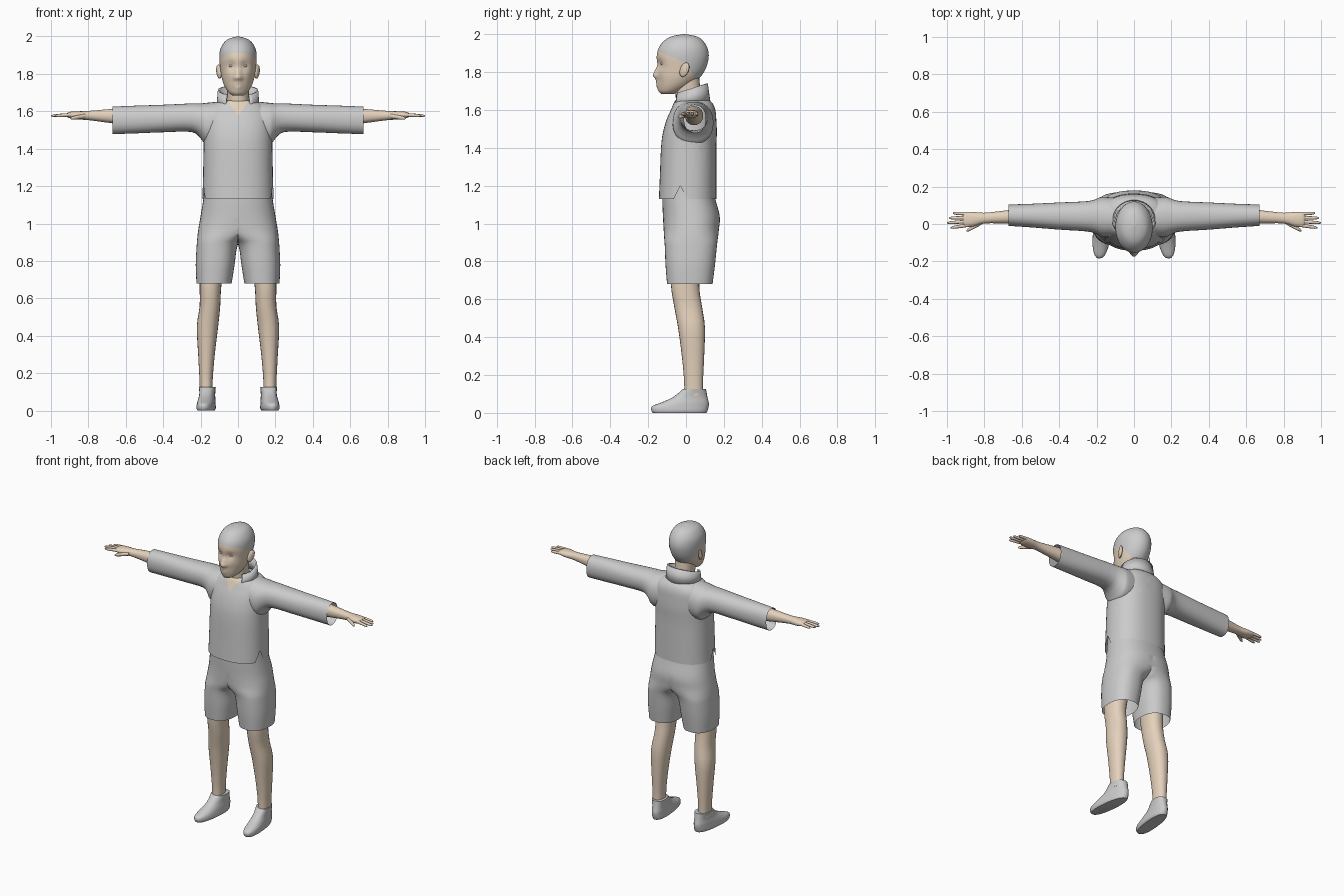
import bpy, bmesh, math
from mathutils import Vector

if "Cube" in bpy.data.objects:
    bpy.data.objects.remove(bpy.data.objects["Cube"])


def material(name, rgb):
    m = bpy.data.materials.new(name)
    m.use_nodes = True
    m.diffuse_color = (*rgb, 1)
    m.node_tree.nodes["Principled BSDF"].inputs["Base Color"].default_value = (*rgb, 1)
    return m


GREY = material("plain grey", (0.6, 0.6, 0.6))
SKIN = material("light skin", (0.78, 0.64, 0.5))


def finish(name, bm, mats, mirror=False, thick=0, angle=50):
    bmesh.ops.recalc_face_normals(bm, faces=bm.faces)
    mesh = bpy.data.meshes.new(name)
    bm.to_mesh(mesh)
    bm.free()
    for m in mats:
        mesh.materials.append(m)
    ob = bpy.data.objects.new(name, mesh)
    bpy.context.collection.objects.link(ob)
    bpy.ops.object.select_all(action="DESELECT")
    ob.select_set(True)
    bpy.context.view_layer.objects.active = ob
    bpy.ops.object.shade_smooth_by_angle(angle=math.radians(angle))
    if mirror:
        ob.modifiers.new("Mirror", "MIRROR").merge_threshold = 0.0005
    if thick:
        ob.modifiers.new("Thickness", "SOLIDIFY").thickness = thick
    return ob


def spline(rings, steps):
    """Smoothly interpolate between ring rows."""
    out = []
    for i in range(len(rings) - 1):
        p0, p1 = rings[max(i - 1, 0)], rings[i]
        p2, p3 = rings[i + 1], rings[min(i + 2, len(rings) - 1)]
        for k in range(steps):
            t = k / steps
            out.append([0.5 * (2 * b + (c - a) * t + (2 * a - 5 * b + 4 * c - d) * t * t
                               + (3 * b - a - 3 * c + d) * t ** 3)
                        for a, b, c, d in zip(p0, p1, p2, p3)])
    return out + [list(rings[-1])]


def loft(bm, rings, axis="z", sides=24, steps=3, power=0.9, clamp=False, caps=(True, True)):
    """Rings are (position, low u, high u, low v, high v)."""
    loops = []
    for t, u0, u1, v0, v1 in spline(rings, steps):
        loop = []
        for k in range(sides):
            a = math.tau * k / sides
            c, s = (math.copysign(abs(f) ** power, f) for f in (math.cos(a), math.sin(a)))
            u, v = (u0 + u1 + (u1 - u0) * c) / 2, (v0 + v1 + (v1 - v0) * s) / 2
            if clamp:
                u = max(u, 0)
            loop.append(bm.verts.new((u, v, t) if axis == "z" else (t, u, v)))
        loops.append(loop)
    for a, b in zip(loops, loops[1:]):
        for k in range(sides):
            n = (k + 1) % sides
            bm.faces.new((a[k], a[n], b[n], b[k]))
    for loop, cap in zip((loops[0], loops[-1]), caps):
        if cap:
            bm.faces.new(loop)


def split(bm, point, normal):
    bmesh.ops.bisect_plane(bm, geom=bm.verts[:] + bm.edges[:] + bm.faces[:], dist=1e-5,
                           plane_co=point, plane_no=normal)


# Head: lofted skull, then soft bumps for the face, then a crisp hairline
bm = bmesh.new()
loft(bm, [(1.685, -.03, .03, -.13, -.06), (1.7, -.05, .05, -.142, -.02),
          (1.73, -.07, .07, -.147, .03), (1.77, -.085, .085, -.149, .073),
          (1.82, -.094, .094, -.15, .105), (1.88, -.1, .1, -.155, .12),
          (1.93, -.095, .095, -.143, .112), (1.97, -.073, .073, -.11, .085),
          (1.99, -.043, .043, -.07, .05), (2, -.004, .004, -.015, -.005)],
     sides=64, steps=6, power=1)
BUMPS = [(0, 1.783, .013, -.024), (0, 1.81, .011, -.012), (.015, 1.777, .008, -.006),
         (.036, 1.843, .017, .012), (.045, 1.79, .02, -.004), (0, 1.747, .015, -.008),
         (0, 1.73, .015, -.006), (0, 1.739, .006, .006), (0, 1.7, .016, -.003)]
for v in bm.verts:
    if v.co.y < -.03:
        x, z = abs(v.co.x), v.co.z
        v.co.y += sum(d * math.exp(-((x - bx) ** 2 + (z - bz) ** 2) / (2 * r * r))
                      for bx, bz, r, d in BUMPS)
HAIRLINE = [Vector((0, .45, 1)), Vector((0, 1.6, 1))]
base = Vector((0, 0, 1.845))
for normal in HAIRLINE:
    split(bm, base, normal)
for f in bm.faces:
    d = f.calc_center_median() - base
    f.material_index = int(any(d.dot(n) > 0 for n in HAIRLINE))
finish("head", bm, [SKIN, GREY])

# Eyes and ears
for name, mat, place, size in (("eyes", GREY, (.036, -.125, 1.843), (.013, .011, .007)),
                               ("ears", SKIN, (.102, -.008, 1.812), (.012, .024, .038))):
    bm = bmesh.new()
    bmesh.ops.create_uvsphere(bm, u_segments=16, v_segments=10, radius=1)
    for v in bm.verts:
        v.co = Vector(place) + Vector(a * b for a, b in zip(v.co, size))
        if name == "ears":
            v.co.y += (v.co.z - place[2]) * .25
            v.co.x += (v.co.y - place[1]) * .35
    finish(name, bm, [mat], mirror=True)

# Neck
bm = bmesh.new()
loft(bm, [(1.56, -.065, .065, -.05, .09), (1.68, -.058, .058, -.055, .078),
          (1.77, -.062, .062, -.07, .07)])
finish("neck", bm, [SKIN])

# Shirt body with a skin-coloured neck opening and side slits
bm = bmesh.new()
loft(bm, [(1.13, -.19, .19, -.143, .16), (1.25, -.187, .187, -.138, .16),
          (1.4, -.184, .184, -.132, .16), (1.48, -.184, .184, -.122, .163),
          (1.55, -.182, .182, -.102, .16), (1.6, -.172, .172, -.08, .155),
          (1.635, -.14, .14, -.065, .14), (1.655, -.09, .09, -.052, .115),
          (1.66, -.05, .05, -.03, .09)], sides=40, power=.85, caps=(False, True))
neck_tip, slit_tip = Vector((0, 0, 1.575)), Vector((0, -.03, 1.2))
for side in (-1, 1):
    split(bm, neck_tip, (side * 1.4, 0, 1))
    split(bm, slit_tip, (0, side * 2, 1))
slit = []
for f in bm.faces:
    c = f.calc_center_median()
    f.material_index = int(c.y < 0 and c.z > neck_tip.z + 1.4 * abs(c.x))
    if abs(c.x) > .1 and c.z < slit_tip.z - 2 * abs(c.y - slit_tip.y):
        slit.append(f)
bmesh.ops.delete(bm, geom=slit, context="FACES")
finish("shirt_body", bm, [GREY, SKIN])

# Sleeves flare into the shoulders
bm = bmesh.new()
loft(bm, [(.1, -.07, .14, 1.42, 1.652), (.17, -.07, .145, 1.42, 1.645),
          (.2, -.055, .135, 1.455, 1.642), (.25, -.04, .122, 1.49, 1.642),
          (.4, -.03, .115, 1.488, 1.635), (.55, -.018, .108, 1.482, 1.63),
          (.672, -.01, .104, 1.478, 1.625)], axis="x", sides=32, caps=(True, False))
finish("sleeves", bm, [GREY], mirror=True)

# Collar: an upright band left open at the front
bm = bmesh.new()
rows, count, gap = [], 32, math.radians(36)
for k in range(count + 1):
    a = gap + (math.tau - 2 * gap) * k / count
    front = (1 + math.cos(a)) / 2
    low = Vector((.115 * math.sin(a), .025 - .105 * math.cos(a), 1.635 - .035 * front ** 2))
    high = Vector((.108 * math.sin(a), .025 - .09 * math.cos(a), 1.74 - .055 * front))
    rows.append((bm.verts.new(low), bm.verts.new(high)))
for a, b in zip(rows, rows[1:]):
    bm.faces.new((a[0], b[0], b[1], a[1]))
finish("collar", bm, [GREY], thick=.012)

# Shorts: one half clamped to the centre line, then mirrored
bm = bmesh.new()
loft(bm, [(1.22, -.178, .178, -.12, .145), (1.14, -.184, .184, -.125, .153),
          (1.04, -.2, .2, -.122, .178), (.97, -.15, .212, -.118, .174),
          (.92, -.045, .218, -.115, .168), (.88, .002, .221, -.112, .163),
          (.78, .018, .226, -.108, .153), (.68, .034, .222, -.1, .14)],
     sides=40, steps=4, power=.85, clamp=True, caps=(False, False))
inner = [f for f in bm.faces if all(v.co.x < 1e-5 for v in f.verts)]
bmesh.ops.delete(bm, geom=inner, context="FACES")
finish("shorts", bm, [GREY], mirror=True)

# Legs
bm = bmesh.new()
loft(bm, [(.85, .06, .2, -.08, .09), (.68, .088, .205, -.08, .07),
          (.56, .095, .205, -.062, .085), (.45, .106, .22, -.042, .1),
          (.3, .124, .213, -.022, .096), (.17, .135, .206, -.01, .09),
          (.09, .135, .204, -.01, .09)])
finish("legs", bm, [SKIN], mirror=True)

# Shoes, with toes turned slightly outward
bm = bmesh.new()
loft(bm, [(0, .125, .21, -.175, .108), (.012, .118, .215, -.183, .114),
          (.035, .12, .214, -.18, .12), (.055, .122, .212, -.13, .12),
          (.085, .126, .208, -.065, .113), (.125, .124, .212, -.018, .106)], power=.85)
for v in bm.verts:
    v.co.x -= .1 * v.co.y
finish("shoes", bm, [GREY], mirror=True)

# Forearms, palms, fingers and thumbs
bm = bmesh.new()
loft(bm, [(.55, -.005, .09, 1.52, 1.62), (.68, .002, .073, 1.537, 1.612),
          (.8, .003, .06, 1.553, 1.602), (.86, -.014, .065, 1.556, 1.6),
          (.9, -.015, .064, 1.563, 1.597), (.915, -.006, .056, 1.57, 1.59)], axis="x")


def finger(x0, x1, y0, y1, z0, z1, r):
    path = []
    for t, f in ((0, 1), (.5, .95), (.85, .8), (1, .3)):
        x, y, z = (a + (b - a) * t for a, b in ((x0, x1), (y0, y1), (z0, z1)))
        path.append((x, y - r * f, y + r * f, z - r * f, z + r * f))
    loft(bm, path, axis="x", sides=10, steps=2)


for k, tip in enumerate((.968, .99, 1, .98)):
    finger(.885, tip, .054 - .02 * k, .058 - .026 * k, 1.582, 1.576, .0095)
finger(.815, .895, .008, -.036, 1.575, 1.562, .012)
finish("arms_and_hands", bm, [SKIN], mirror=True)
